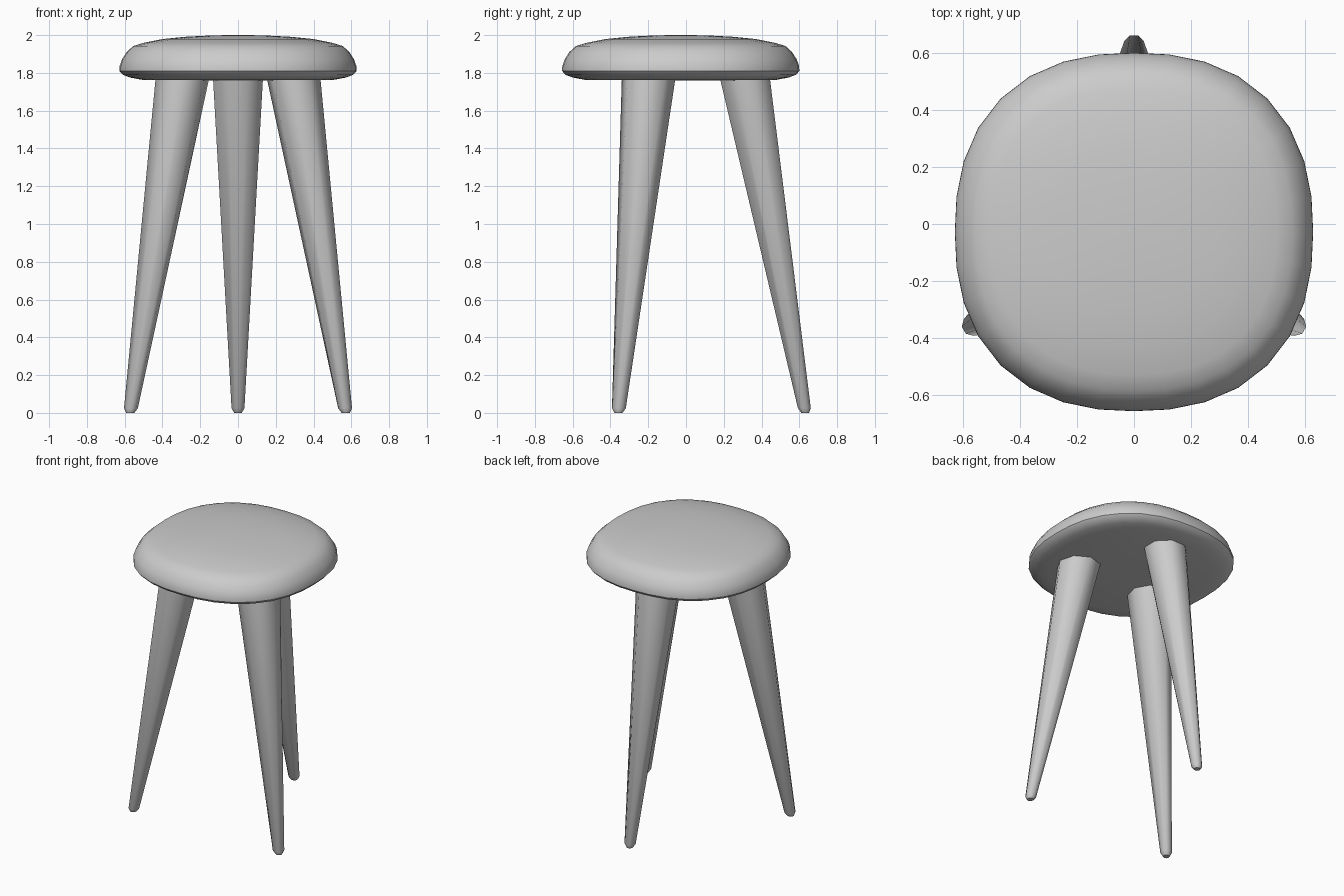
import bpy, bmesh
from math import sin, cos, pi, radians

if "Cube" in bpy.data.objects:
    bpy.data.objects.remove(bpy.data.objects["Cube"])

CENTRE_Y = -0.028


def make_object(name, rings, angle):
    """Skin a list of closed point rings and cap both ends."""
    bm = bmesh.new()
    loops = [[bm.verts.new(p) for p in ring] for ring in rings]
    n = len(loops[0])
    for a, b in zip(loops, loops[1:]):
        for i in range(n):
            j = (i + 1) % n
            bm.faces.new((a[i], a[j], b[j], b[i]))
    bm.faces.new(loops[0][::-1])
    bm.faces.new(loops[-1])
    bmesh.ops.recalc_face_normals(bm, faces=bm.faces)
    mesh = bpy.data.meshes.new(name)
    bm.to_mesh(mesh)
    bm.free()
    obj = bpy.data.objects.new(name, mesh)
    bpy.context.collection.objects.link(obj)
    bpy.ops.object.select_all(action='DESELECT')
    bpy.context.view_layer.objects.active = obj
    obj.select_set(True)
    bpy.ops.object.shade_smooth_by_angle(angle=radians(angle))
    return obj


def squircle(r, z, sides=32, power=2.35):
    """Rounded-square ring of half-width r."""
    pts = []
    for i in range(sides):
        c, s = cos(2 * pi * i / sides), sin(2 * pi * i / sides)
        k = r / (abs(c) ** power + abs(s) ** power) ** (1 / power)
        pts.append((k * c, CENTRE_Y + k * s, z))
    return pts


# Cushion seat: half-width and height from underside to crown
profile = [(0.10, 1.76), (0.50, 1.762), (0.57, 1.775), (0.61, 1.79),
           (0.628, 1.81), (0.627, 1.835), (0.615, 1.87), (0.59, 1.91),
           (0.555, 1.942), (0.50, 1.959), (0.40, 1.979), (0.28, 1.991),
           (0.15, 1.998), (0.05, 2.0)]
make_object("seat", [squircle(r, z) for r, z in profile], 40)


# Splayed tapering legs: eight sides, bevelled foot
def leg(name, direction):
    foot, top = 0.659, 0.342
    rings = []
    for z, r in [(0.0, 0.022), (0.025, 0.037), (1.77, 0.143)]:
        d = foot + (top - foot) * z / 1.76
        ring = []
        for i in range(8):
            a = direction + pi / 8 + i * pi / 4
            ring.append((d * cos(direction) + r * cos(a),
                         CENTRE_Y + d * sin(direction) + r * sin(a), z))
        rings.append(ring)
    make_object(name, rings, 50)


for name, deg in [("back_leg", 90), ("left_leg", 210), ("right_leg", 330)]:
    leg(name, radians(deg))
